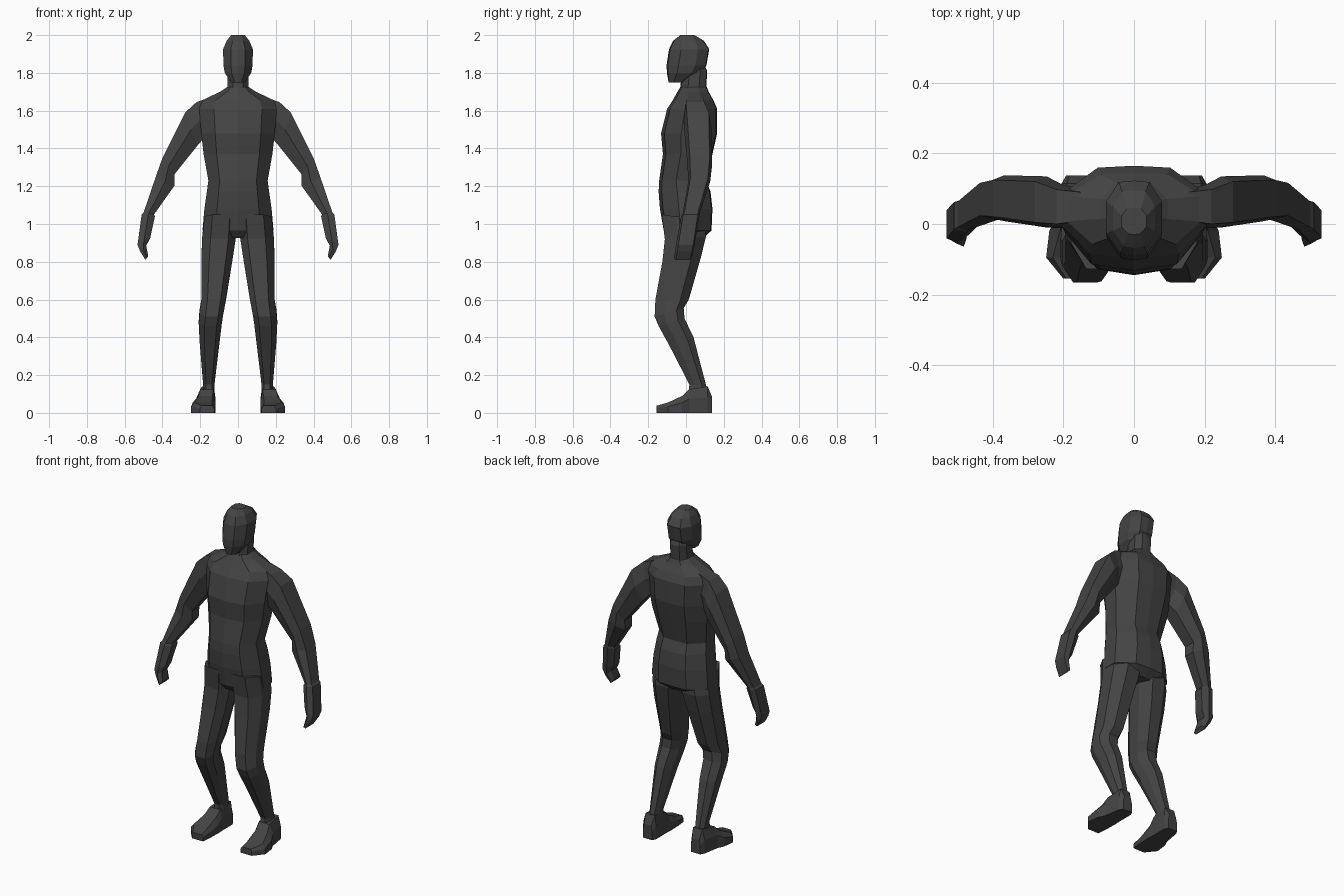
import bpy, bmesh

skin = bpy.data.materials.new("charcoal grey")
skin.diffuse_color = (0.058, 0.058, 0.058, 1)


def loft(name, rings, mirror=False):
    """Skin a list of equal-length point rings, cap both ends, flat shaded."""
    bm = bmesh.new()
    loops = [[bm.verts.new(p) for p in ring] for ring in rings]
    n = len(loops[0])
    for a, b in zip(loops, loops[1:]):
        for i in range(n):
            j = (i + 1) % n
            bm.faces.new((a[i], a[j], b[j], b[i]))
    bm.faces.new(loops[0])
    bm.faces.new(loops[-1])
    bmesh.ops.recalc_face_normals(bm, faces=bm.faces)
    mesh = bpy.data.meshes.new(name)
    bm.to_mesh(mesh)
    bm.free()
    mesh.materials.append(skin)
    obj = bpy.data.objects.new(name, mesh)
    bpy.context.collection.objects.link(obj)
    if mirror:
        obj.modifiers.new("mirror", 'MIRROR').use_mirror_merge = False
    return obj


def body_ring(section, z, w, yf, yb):
    """Symmetric horizontal ring; section runs from front centre to back centre."""
    half = [(u * w, yf + v * (yb - yf), z) for u, v in section]
    return half + [(-x, y, h) for x, y, h in half[-2:0:-1]]


# Torso: height, half width, front y, back y
TORSO = [(0, 0), (.62, .06), (1, .36), (1, .70), (.5, .98), (0, 1)]
loft("torso", [body_ring(TORSO, *r) for r in [
    (.925, .10, -.085, .09),
    (.965, .188, -.118, .135),
    (1.08, .178, -.138, .14),
    (1.17, .165, -.145, .13),
    (1.23, .157, -.142, .108),
    (1.37, .182, -.122, .14),
    (1.48, .195, -.132, .165),
    (1.61, .205, -.10, .165),
    (1.655, .19, -.07, .145),
    (1.70, .095, -.045, .12),
    (1.725, .058, -.03, .11)]])

# Neck and head
HEAD = [(0, 0), (.48, .03), (1, .30), (1, .72), (.55, .98), (0, 1)]
loft("neck", [body_ring(HEAD, *r) for r in [
    (1.69, .066, -.035, .11), (1.73, .056, -.03, .108),
    (1.81, .054, -.02, .112), (1.86, .05, -.01, .09)]])
loft("head", [body_ring(HEAD, *r) for r in [
    (1.748, .036, -.092, -.01),
    (1.80, .07, -.101, .08),
    (1.84, .077, -.103, .108),
    (1.925, .079, -.09, .123),
    (1.97, .06, -.068, .095),
    (2.0, .036, -.03, .045)]])

# Arms with mitten hands: outer x, z, inner x, z, front y, back y
ARM = [(1, .1), (1, .9), (.5, 1), (0, .78), (0, .22), (.5, 0)]


def arm_ring(xo, zo, xi, zi, yf, yb):
    return [(xi + u * (xo - xi), yf + v * (yb - yf), zi + u * (zo - zi))
            for u, v in ARM]


loft("arm", [arm_ring(*r) for r in [
    (.15, 1.67, .14, 1.47, .0, .10),
    (.22, 1.645, .18, 1.455, -.012, .11),
    (.28, 1.59, .215, 1.415, -.01, .135),
    (.40, 1.35, .335, 1.265, .008, .138),
    (.437, 1.245, .335, 1.205, .012, .128),
    (.50, 1.06, .445, 1.05, -.018, .072),
    (.51, 1.05, .44, 1.04, -.025, .072),
    (.532, .89, .465, .925, -.05, .048),
    (.518, .855, .486, .885, -.056, .042),
    (.49, .81, .475, .83, -.064, .03)]], mirror=True)

# Legs: front z, back z, inner x, outer x, front y, back y
LEG = [(.22, 0), (.75, 0), (1, .32), (1, .75), (.68, 1), (.2, 1), (0, .65), (0, .25)]


def leg_ring(zf, zb, xi, xo, yf, yb):
    return [(xi + u * (xo - xi), yf + v * (yb - yf), zf + v * (zb - zf))
            for u, v in LEG]


loft("leg", [leg_ring(*r) for r in [
    (1.05, 1.02, .004, .178, -.128, .10),
    (.92, .93, .012, .190, -.112, .105),
    (.80, .82, .030, .194, -.125, .078),
    (.60, .60, .063, .194, -.162, .015),
    (.51, .555, .078, .204, -.166, -.012),
    (.46, .50, .086, .208, -.145, -.008),
    (.36, .40, .098, .203, -.09, .04),
    (.15, .14, .125, .184, .018, .108),
    (.08, .07, .125, .188, .01, .12)]], mirror=True)

# Feet: y, sole inner x, sole outer x, top inner x, top outer x, top z
loft("foot", [[(a, y, 0), (b, y, 0), (b, y, h * .6), (d, y, h), (c, y, h), (a, y, h * .6)]
              for y, a, b, c, d, h in [
    (.138, .130, .192, .138, .184, .085),
    (.115, .120, .205, .128, .190, .14),
    (.015, .120, .222, .130, .200, .125),
    (-.02, .118, .240, .135, .210, .09),
    (-.095, .120, .249, .138, .230, .055),
    (-.155, .125, .200, .135, .192, .038)]], mirror=True)
